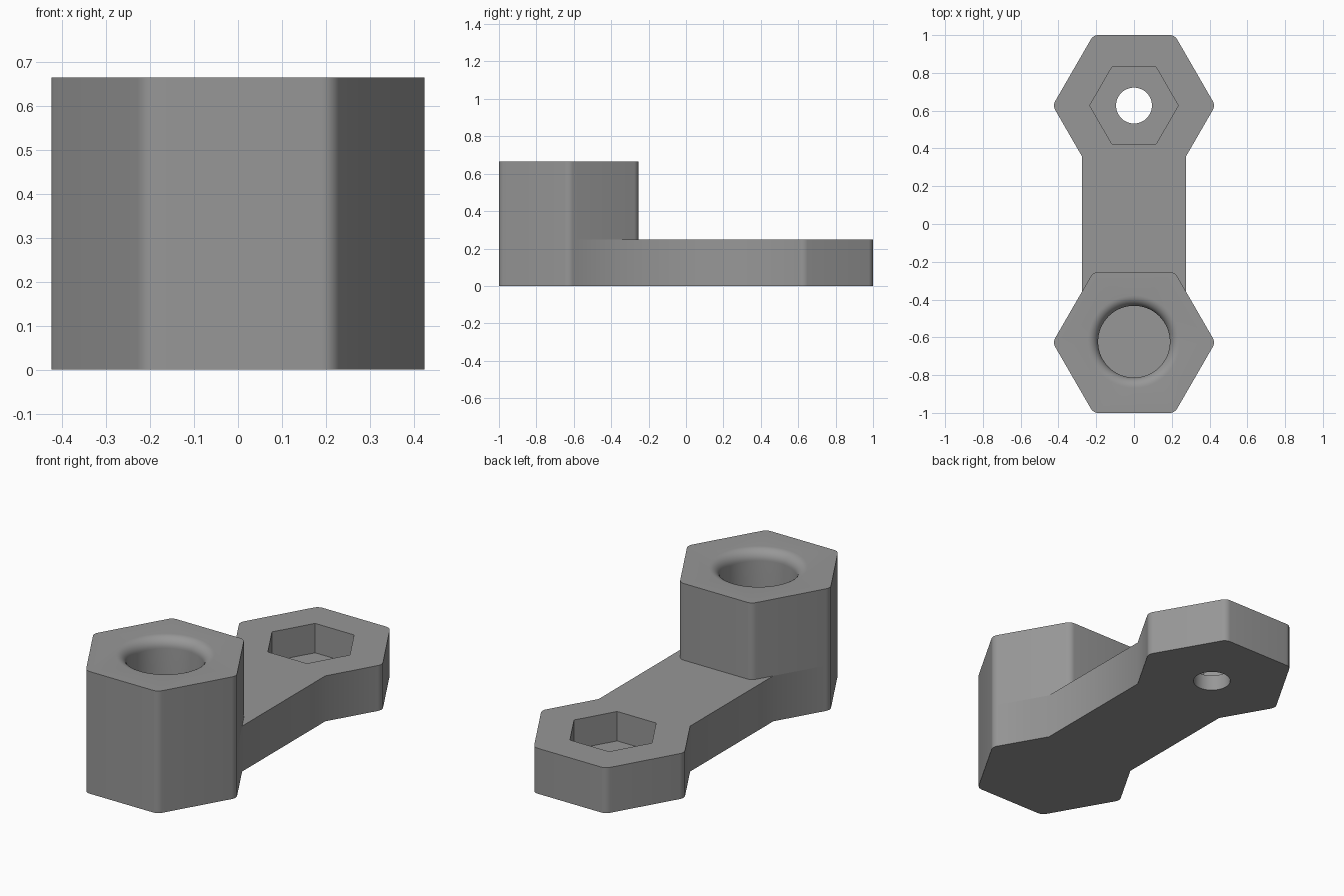
import bpy, bmesh, math

if "Cube" in bpy.data.objects:
    bpy.data.objects.remove(bpy.data.objects["Cube"])

HEX_Y = 0.627        # distance of each hex centre from the middle
APOTHEM = 0.373      # centre to flat side of the big hexes
FILLET = 0.045       # rounding of the hex corners
BAR_X = 0.275        # half width of the connecting bar
LOW, TALL = 0.247, 0.664

grey = bpy.data.materials.new("plain grey")
grey.diffuse_color = (0.31, 0.31, 0.31, 1)
grey.use_nodes = True
grey.node_tree.nodes["Principled BSDF"].inputs["Base Color"].default_value = grey.diffuse_color


def add_object(name, bm):
    bmesh.ops.recalc_face_normals(bm, faces=bm.faces)
    mesh = bpy.data.meshes.new(name)
    bm.to_mesh(mesh)
    bm.free()
    mesh.materials.append(grey)
    ob = bpy.data.objects.new(name, mesh)
    bpy.context.collection.objects.link(ob)
    return ob


def hexagon(apothem, cy, fillet=0.0, corners=range(6), steps=6):
    """Outline with points toward +-x and optionally rounded corners."""
    pts = []
    for k in corners:
        a = math.radians(60 * k)
        d = (apothem - fillet) * 2 / math.sqrt(3)
        n = steps if fillet else 0
        for i in range(n + 1):
            t = a + math.radians(-30 + 60 * i / n) if n else a
            pts.append((d * math.cos(a) + fillet * math.cos(t),
                        cy + d * math.sin(a) + fillet * math.sin(t)))
    return pts


def prism(name, outline, z0, z1):
    bm = bmesh.new()
    face = bm.faces.new([bm.verts.new((x, y, z0)) for x, y in outline])
    top = bmesh.ops.extrude_face_region(bm, geom=[face])["geom"]
    verts = [v for v in top if isinstance(v, bmesh.types.BMVert)]
    bmesh.ops.translate(bm, verts=verts, vec=(0, 0, z1 - z0))
    return add_object(name, bm)


def lathe(name, profile, cy, seg=64):
    """Solid of revolution about a vertical axis, capped at both ends."""
    bm = bmesh.new()
    rings = [[bm.verts.new((r * math.cos(2 * math.pi * i / seg),
                            cy + r * math.sin(2 * math.pi * i / seg), z))
              for i in range(seg)] for r, z in profile]
    for a, b in zip(rings, rings[1:]):
        for i in range(seg):
            j = (i + 1) % seg
            bm.faces.new((a[i], a[j], b[j], b[i]))
    bm.faces.new(rings[0][::-1])
    bm.faces.new(rings[-1])
    return add_object(name, bm)


def combine(target, tool, operation):
    mod = target.modifiers.new(operation.lower(), 'BOOLEAN')
    mod.operation, mod.solver, mod.object = operation, 'EXACT', tool
    bpy.context.view_layer.objects.active = target
    bpy.ops.object.modifier_apply(modifier=mod.name)
    bpy.data.objects.remove(tool)


# Flat link: two hex ends joined by a straight bar, as one outline
neck_y = HEX_Y - (2 * APOTHEM - math.sqrt(3) * BAR_X)
back_end = hexagon(APOTHEM, HEX_Y, FILLET, (0, 1, 2, 3))
front_end = hexagon(APOTHEM, -HEX_Y, FILLET, (3, 4, 5, 6))
neck_y = HEX_Y - (APOTHEM * 2 - BAR_X * math.sqrt(3))
outline = ([(BAR_X, neck_y)] + back_end + [(-BAR_X, neck_y), (-BAR_X, -neck_y)]
           + front_end + [(BAR_X, -neck_y)])
body = prism("hex_link_body", outline, 0, LOW)

# Tall hex post at the front end
post = prism("tall_hex_post", hexagon(APOTHEM, -HEX_Y, FILLET), 0, TALL)
combine(body, post, 'UNION')

# Blind round well in the post with a rounded lip
R, LIP = 0.19, 0.055
profile = [(R, 0.24)]
for i in range(9):
    a = math.radians(90 * i / 8)
    profile.append((R + LIP * (1 - math.cos(a)), TALL - LIP + LIP * math.sin(a)))
profile.append((R + LIP, TALL + 0.1))
combine(body, lathe("well_cutter", profile, -0.623), 'DIFFERENCE')

# Hex nut pocket and through hole in the low end
pocket = prism("pocket_cutter", hexagon(0.203, HEX_Y), 0.087, LOW + 0.1)
combine(body, pocket, 'DIFFERENCE')
bore = lathe("bore_cutter", [(0.095, -0.1), (0.095, LOW + 0.1)], HEX_Y, 48)
combine(body, bore, 'DIFFERENCE')

# Soft fillets, crisp edges
bpy.ops.object.select_all(action='DESELECT')
body.select_set(True)
bpy.context.view_layer.objects.active = body
bpy.ops.object.shade_smooth_by_angle(angle=math.radians(30))
